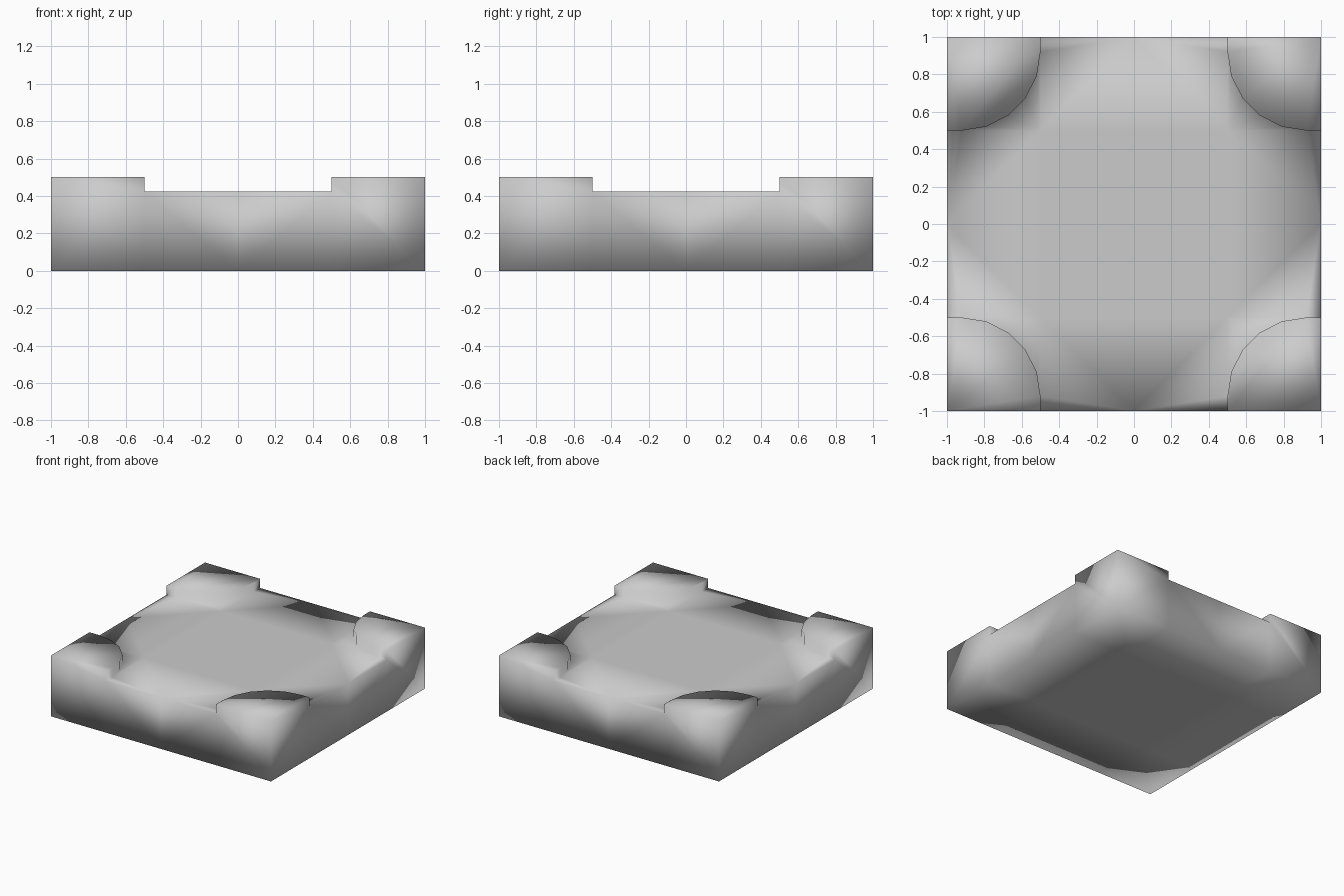
import bpy, bmesh
from math import sin, cos, pi

if "Cube" in bpy.data.objects:
    bpy.data.objects.remove(bpy.data.objects["Cube"])

TOP, FLOOR = 0.5, 0.425      # pad height, sunken floor height
IN, R = 0.5, 0.42            # pad size, pad corner radius

bm = bmesh.new()


def face(points, sx, sy):
    bm.faces.new([bm.verts.new((x * sx, y * sy, z)) for x, y, z in points])


def flat(points, z, sx, sy):
    face([(x, y, z) for x, y in points], sx, sy)


# rounded outline of one corner pad, from the side edge to the back edge
arc = [(1 - (1 - IN - R) - R * sin(i * pi / 10), 1 - (1 - IN - R) - R * cos(i * pi / 10))
       for i in range(6)]
outline = [(1, IN)] + arc + [(IN, 1)]

for sx in (1, -1):
    for sy in (1, -1):
        # sunken cross-shaped floor
        flat([(0, 0), (IN, 0), (IN, IN), (0, IN)], FLOOR, sx, sy)
        flat([(IN, 0), (1, 0), (1, IN), arc[0], (IN, IN)], FLOOR, sx, sy)
        flat([(0, IN), (IN, IN), arc[-1], (IN, 1), (0, 1)], FLOOR, sx, sy)
        for a, b in zip(arc, arc[1:]):
            flat([(IN, IN), a, b], FLOOR, sx, sy)
        # raised corner pad: wall and top
        for a, b in zip(outline, outline[1:]):
            face([(*a, FLOOR), (*b, FLOOR), (*b, TOP), (*a, TOP)], sx, sy)
        flat(outline + [(1, 1)], TOP, sx, sy)
        # outer sides
        for swap in (False, True):
            for side in ([(1, 0, 0), (1, IN, 0), (1, IN, FLOOR), (1, 0, FLOOR)],
                         [(1, IN, 0), (1, 1, 0), (1, 1, TOP), (1, IN, TOP), (1, IN, FLOOR)]):
                face([(y, x, z) if swap else (x, y, z) for x, y, z in side], sx, sy)
        # underside
        for x0, x1 in ((0, IN), (IN, 1)):
            for y0, y1 in ((0, IN), (IN, 1)):
                flat([(x0, y0), (x1, y0), (x1, y1), (x0, y1)], 0, sx, sy)

# weld the four quarters into one closed, smooth-shaded tile
bmesh.ops.remove_doubles(bm, verts=bm.verts[:], dist=0.0005)
bmesh.ops.recalc_face_normals(bm, faces=bm.faces[:])
for f in bm.faces:
    f.smooth = True

mesh = bpy.data.meshes.new("crossing_tile")
bm.to_mesh(mesh)
bm.free()
bpy.context.collection.objects.link(bpy.data.objects.new("crossing_tile", mesh))
